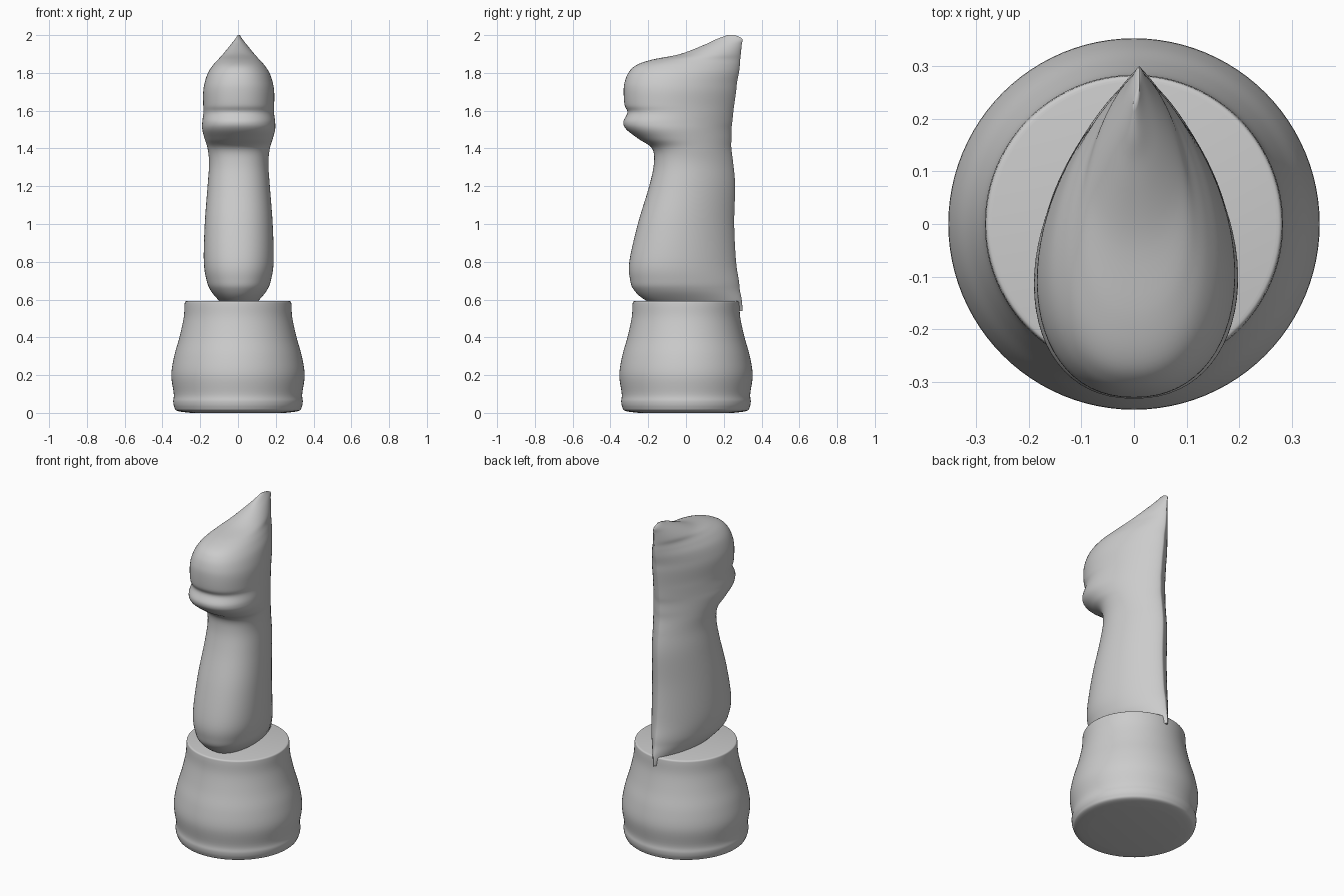
import bpy
import bmesh
import math

cube = bpy.data.objects.get("Cube")
if cube:
    bpy.data.objects.remove(cube, do_unlink=True)

# One plain grey for the whole piece
grey = bpy.data.materials.new("plain grey")
grey.use_nodes = True
colour = (0.6, 0.6, 0.6, 1)
grey.diffuse_color = colour
grey.node_tree.nodes["Principled BSDF"].inputs["Base Color"].default_value = colour


def smooth_rows(rows, steps):
    """Pass a Catmull-Rom spline through rows of equal length."""
    result = []
    last = len(rows) - 1
    for i in range(last):
        a, b, c, d = (rows[min(max(k, 0), last)] for k in range(i - 1, i + 3))
        for s in range(steps):
            t = s / steps
            result.append([
                q + t / 2 * (r - p + t * (2 * p - 5 * q + 4 * r - v + t * (3 * (q - r) + v - p)))
                for p, q, r, v in zip(a, b, c, d)])
    return result + [list(rows[-1])]


def loft(name, rings, sharp_angle):
    """Skin closed rings from bottom to top, cap the ends and shade smooth."""
    bm = bmesh.new()
    loops = [[bm.verts.new(point) for point in ring] for ring in rings]
    for low, high in zip(loops, loops[1:]):
        for i in range(len(low)):
            j = (i + 1) % len(low)
            bm.faces.new((low[i], low[j], high[j], high[i]))
    bm.faces.new(loops[0])
    bm.faces.new(loops[-1])
    bmesh.ops.recalc_face_normals(bm, faces=bm.faces)
    mesh = bpy.data.meshes.new(name)
    bm.to_mesh(mesh)
    bm.free()
    mesh.materials.append(grey)
    obj = bpy.data.objects.new(name, mesh)
    bpy.context.collection.objects.link(obj)
    bpy.ops.object.select_all(action="DESELECT")
    obj.select_set(True)
    bpy.context.view_layer.objects.active = obj
    bpy.ops.object.shade_smooth_by_angle(angle=math.radians(sharp_angle))
    return obj


def circle(radius, z, sides=96):
    angles = [2 * math.pi * i / sides for i in range(sides)]
    return [(radius * math.cos(a), radius * math.sin(a), z) for a in angles]


def teardrop(z, front, back, half_width, sides=72):
    """Round at the front, drawn to a ridge at the back."""
    ring = []
    for i in range(sides):
        a = 2 * math.pi * i / sides
        u = (1 - math.cos(a)) / 2
        side = 1 if a < math.pi else -1
        w = half_width * u ** .45 * max(1 - u, 0) ** .72 / .459
        ring.append((side * w + .01 * u, front + u * (back - front), z))
    return ring


# Turned base: radius, height
base_profile = [
    (.25, 0), (.32, .01), (.337, .03), (.343, .06), (.34, .1), (.353, .2),
    (.338, .3), (.31, .4), (.288, .5), (.283, .57), (.28, .588), (.27, .592),
]
loft("base", [circle(*row) for row in smooth_rows(base_profile, 5)], 50)

# Neck and head: height, front y, back y, half width
body_sections = [
    (.54, -.1, .3, .05), (.6, -.22, .295, .11), (.65, -.275, .285, .15),
    (.7, -.295, .28, .17), (.8, -.3, .265, .185), (1, -.255, .255, .18),
    (1.2, -.195, .26, .165), (1.32, -.17, .25, .157), (1.4, -.18, .24, .165),
    (1.45, -.25, .24, .18), (1.5, -.315, .24, .193), (1.54, -.332, .245, .193),
    (1.59, -.31, .25, .187), (1.63, -.325, .255, .188), (1.7, -.33, .265, .188),
    (1.75, -.325, .27, .18), (1.8, -.305, .28, .163), (1.84, -.265, .285, .137),
    (1.87, -.18, .287, .11), (1.9, -.03, .29, .083), (1.95, .1, .295, .042),
    (1.98, .165, .298, .018), (2, .22, .26, .004),
]
loft("neck_and_head", [teardrop(*row) for row in smooth_rows(body_sections, 6)], 65)
